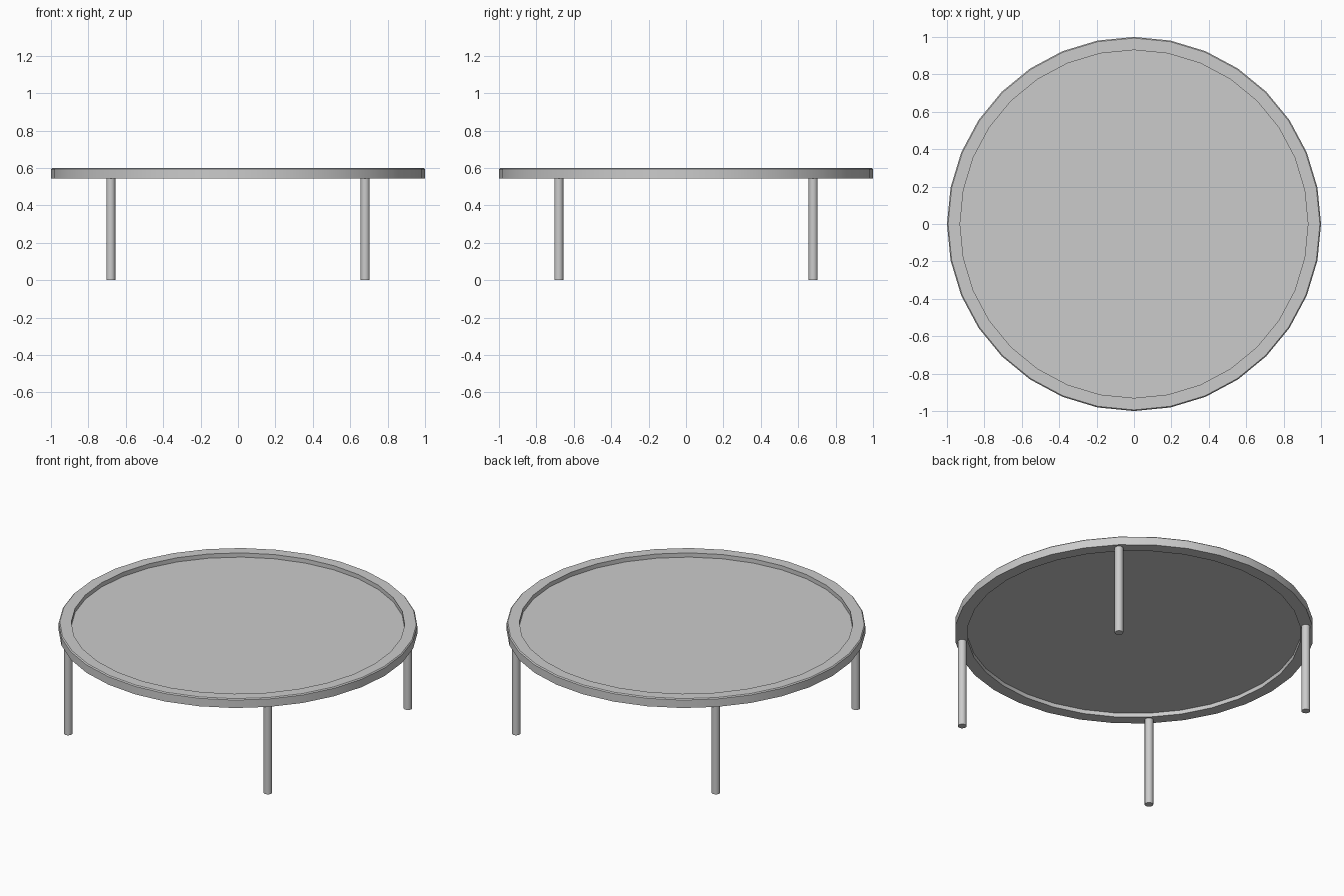
import bpy
import bmesh
import math

SIDES = 32
TOP, BOTTOM, PANEL_Z = 0.60, 0.545, 0.572
OUTER, INNER, EDGE = 1.0, 0.93, 0.006
LEG_POS, LEG_RADIUS = 0.68, 0.024

cube = bpy.data.objects.get("Cube")
if cube:
    bpy.data.objects.remove(cube, do_unlink=True)

grey = bpy.data.materials.new("plain grey")
grey.use_nodes = True
colour = (0.6, 0.6, 0.6, 1)
grey.diffuse_color = colour
grey.node_tree.nodes["Principled BSDF"].inputs["Base Color"].default_value = colour


def finish(name, bm):
    """Turn a bmesh into a named, smooth-shaded object."""
    bmesh.ops.recalc_face_normals(bm, faces=bm.faces)
    mesh = bpy.data.meshes.new(name)
    bm.to_mesh(mesh)
    bm.free()
    mesh.materials.append(grey)
    obj = bpy.data.objects.new(name, mesh)
    bpy.context.collection.objects.link(obj)
    bpy.ops.object.select_all(action="DESELECT")
    obj.select_set(True)
    bpy.context.view_layer.objects.active = obj
    bpy.ops.object.shade_smooth_by_angle(angle=math.radians(30))
    return obj


# Raised rim: a profile turned around the z axis
bm = bmesh.new()
profile = [(INNER, BOTTOM), (OUTER, BOTTOM), (OUTER, TOP - EDGE),
           (OUTER - EDGE, TOP), (INNER, TOP)]
rings = []
for i in range(SIDES):
    a = 2 * math.pi * i / SIDES
    rings.append([bm.verts.new((r * math.cos(a), r * math.sin(a), z)) for r, z in profile])
for i, ring in enumerate(rings):
    following = rings[(i + 1) % SIDES]
    for j in range(len(profile)):
        k = (j + 1) % len(profile)
        bm.faces.new((ring[j], following[j], following[k], ring[k]))
finish("table_rim", bm)

# Thin panel set inside the rim
bm = bmesh.new()
bmesh.ops.create_cone(bm, cap_ends=True, segments=SIDES, radius1=INNER,
                      radius2=INNER, depth=0.004)
bmesh.ops.translate(bm, verts=bm.verts, vec=(0, 0, PANEL_Z))
finish("table_panel", bm)

# Four round legs under the rim
for side, sx in (("left", 1), ("right", -1)):
    for end, sy in (("front", -1), ("back", 1)):
        bm = bmesh.new()
        bmesh.ops.create_cone(bm, cap_ends=True, segments=16, radius1=LEG_RADIUS,
                              radius2=LEG_RADIUS, depth=BOTTOM)
        bmesh.ops.translate(bm, verts=bm.verts,
                            vec=(sx * LEG_POS, sy * LEG_POS, BOTTOM / 2))
        finish(f"{end}_{side}_leg", bm)
